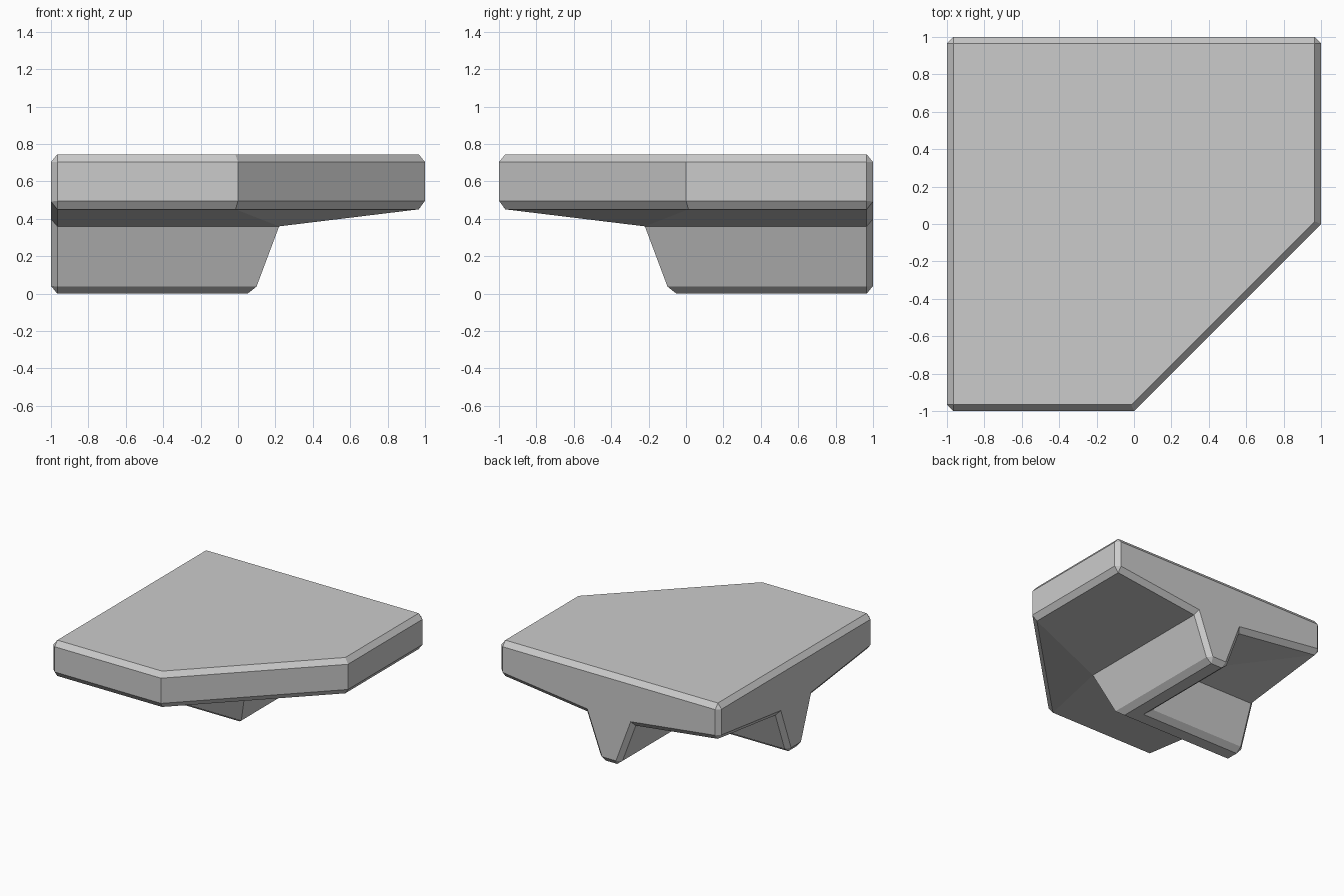
import bpy, bmesh, math

cube = bpy.data.objects.get("Cube")
if cube:
    bpy.data.objects.remove(cube)

STRETCH = 1.22          # bevels are a little taller than they are wide
BEVEL = 0.034
TOP = 0.745

mat = bpy.data.materials.new("plain grey")
mat.use_nodes = True
GREY = (0.6, 0.6, 0.6, 1)
mat.diffuse_color = GREY
mat.node_tree.nodes["Principled BSDF"].inputs["Base Color"].default_value = GREY

# Underside cross-section: offset from the rib centre (outer side positive), height
RIM = 0.455
section = [(-1, RIM), (-0.22, 0.36), (-0.085, 0), (0.085, 0), (0.22, 0.36)]

bm = bmesh.new()


def vert(x, y, z):
    return bm.verts.new((x, y, z / STRETCH))


# L-shaped rib sweep: left end, mitred corner, back end
inner = vert(-1, 1, RIM)
left, mitre, back = [inner], [inner], [inner]
for d, z in section[1:]:
    left.append(vert(-1, -d, z))
    mitre.append(vert(d, -d, z))
    back.append(vert(d, 1, z))

# Slab outline with its cut corner
outline = [(-1, -1), (0, -1), (1, 0), (1, 1)]
rim = [vert(x, y, RIM) for x, y in outline]
top = [vert(x, y, TOP) for x, y in outline + [(-1, 1)]]

# Underside: rib strips, then the three outer slopes
for row in (left, back):
    bm.faces.new((row[0], row[1], mitre[1]))
    for i in range(1, len(section) - 1):
        bm.faces.new((row[i], row[i + 1], mitre[i + 1], mitre[i]))
bm.faces.new((left[-1], rim[0], rim[1], mitre[-1]))
bm.faces.new((rim[1], rim[2], mitre[-1]))
bm.faces.new((back[-1], mitre[-1], rim[2], rim[3]))

# The inner slopes meet along the diagonal
diagonal = bm.edges.get((inner, mitre[1]))

# Side walls, end walls that follow the section, and the top
for i in range(3):
    bm.faces.new((rim[i], rim[i + 1], top[i + 1], top[i]))
bm.faces.new(left + [rim[0], top[0], top[4]])
bm.faces.new(back + [rim[3], top[3], top[4]])
bm.faces.new(top)
bmesh.ops.recalc_face_normals(bm, faces=bm.faces)

# Bevel the sharp convex edges, leaving the rib's outer mitre crisp
mitre_edges = {bm.edges.get((mitre[i], mitre[i + 1])) for i in range(len(mitre) - 1)}
sharp = [e for e in bm.edges
         if e not in mitre_edges and e.calc_face_angle_signed() > math.radians(50)]
bmesh.ops.bevel(bm, geom=sharp, offset=BEVEL, offset_type='OFFSET', segments=1,
                profile=0.5, affect='EDGES', clamp_overlap=False)
bmesh.ops.scale(bm, vec=(1, 1, STRETCH), verts=bm.verts)
bmesh.ops.recalc_face_normals(bm, faces=bm.faces)

mesh = bpy.data.meshes.new("ribbed_corner_slab")
bm.to_mesh(mesh)
bm.free()
mesh.materials.append(mat)
slab = bpy.data.objects.new("ribbed_corner_slab", mesh)
bpy.context.collection.objects.link(slab)
